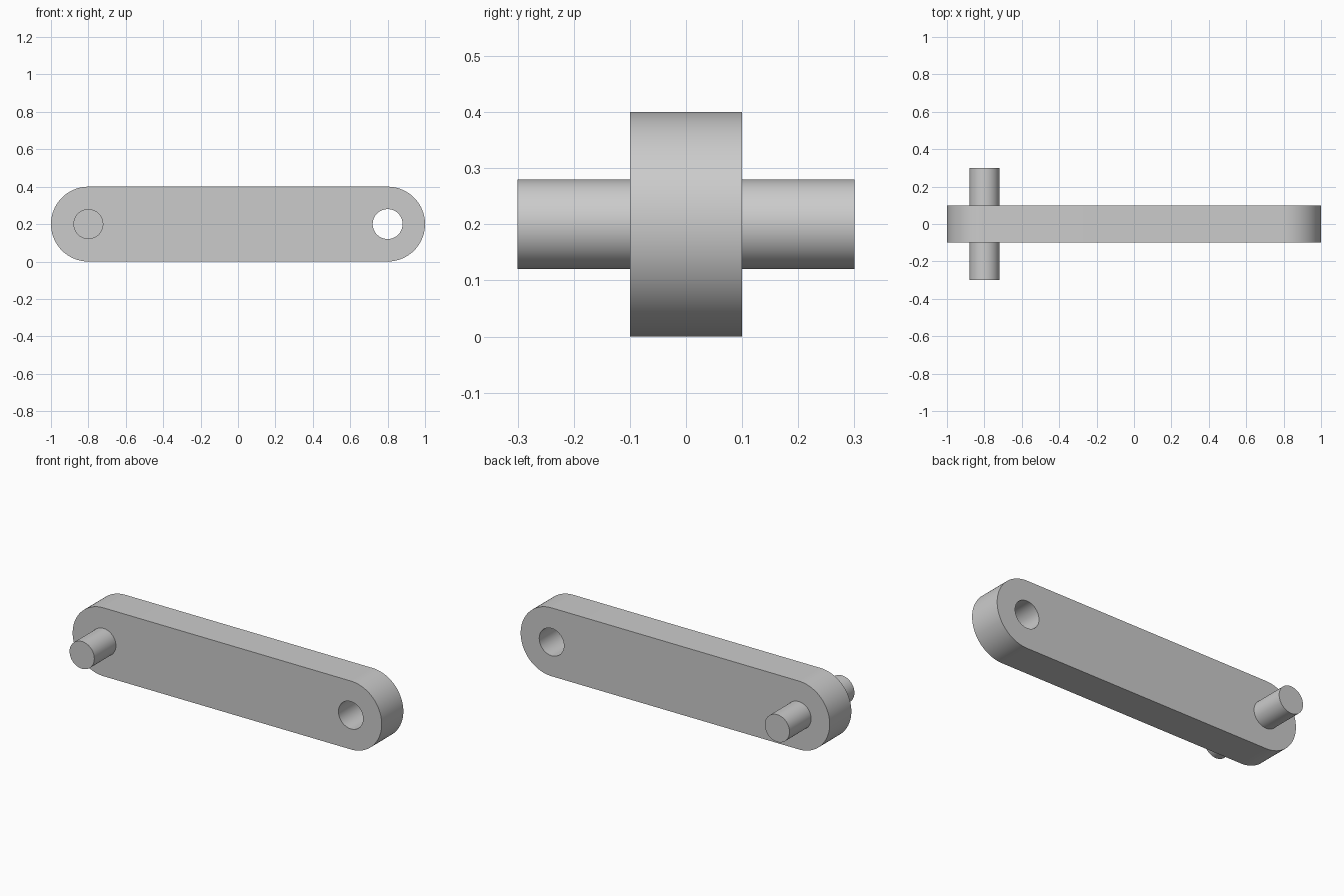
import bpy
import bmesh
from math import pi, sin, cos

default = bpy.data.objects.get("Cube")
if default:
    bpy.data.objects.remove(default, do_unlink=True)

END_X = 0.8       # pin and hole centres, either side of the middle
RADIUS = 0.2      # rounded ends, also the height of the centre line
HALF_DEPTH = 0.1
BORE = 0.08       # radius of pin and hole
STEPS = 48

grey = bpy.data.materials.new("plain grey")
grey.use_nodes = True
colour = (0.6, 0.6, 0.6, 1)
grey.diffuse_color = colour
grey.node_tree.nodes["Principled BSDF"].inputs["Base Color"].default_value = colour


def arc(cx, radius, start, sweep, count):
    """Points of an arc around (cx, RADIUS) in the x-z plane."""
    return [(cx + radius * cos(start + sweep * i / STEPS),
             RADIUS + radius * sin(start + sweep * i / STEPS)) for i in range(count)]


def prism(name, outline, half_depth):
    """Extrude an x-z outline evenly to both sides of y = 0."""
    bm = bmesh.new()
    face = bm.faces.new([bm.verts.new((x, -half_depth, z)) for x, z in outline])
    moved = bmesh.ops.extrude_face_region(bm, geom=[face])["geom"]
    verts = [v for v in moved if isinstance(v, bmesh.types.BMVert)]
    bmesh.ops.translate(bm, verts=verts, vec=(0, 2 * half_depth, 0))
    bmesh.ops.recalc_face_normals(bm, faces=bm.faces)
    mesh = bpy.data.meshes.new(name)
    bm.to_mesh(mesh)
    bm.free()
    mesh.materials.append(grey)
    obj = bpy.data.objects.new(name, mesh)
    bpy.context.collection.objects.link(obj)
    return obj


def activate(obj):
    bpy.ops.object.select_all(action='DESELECT')
    obj.select_set(True)
    bpy.context.view_layer.objects.active = obj


# Flat bar with two rounded ends
link_bar = prism("link_bar",
                 arc(END_X, RADIUS, -pi / 2, pi, STEPS + 1)
                 + arc(-END_X, RADIUS, pi / 2, pi, STEPS + 1), HALF_DEPTH)

# Through hole in the left end
cutter = prism("hole_cutter", arc(END_X, BORE, 0, 2 * pi, STEPS), 2 * HALF_DEPTH)
cutter.hide_render = True
hole = link_bar.modifiers.new("hole", 'BOOLEAN')
hole.operation = 'DIFFERENCE'
hole.solver = 'EXACT'
hole.object = cutter
activate(link_bar)
bpy.ops.object.modifier_apply(modifier=hole.name)
bpy.data.objects.remove(cutter, do_unlink=True)

# Pin through the right end, sticking out front and back
pin = prism("pin", arc(-END_X, BORE, 0, 2 * pi, STEPS), 0.3)

for part in (link_bar, pin):
    activate(part)
    bpy.ops.object.shade_smooth_by_angle(angle=pi / 6)
